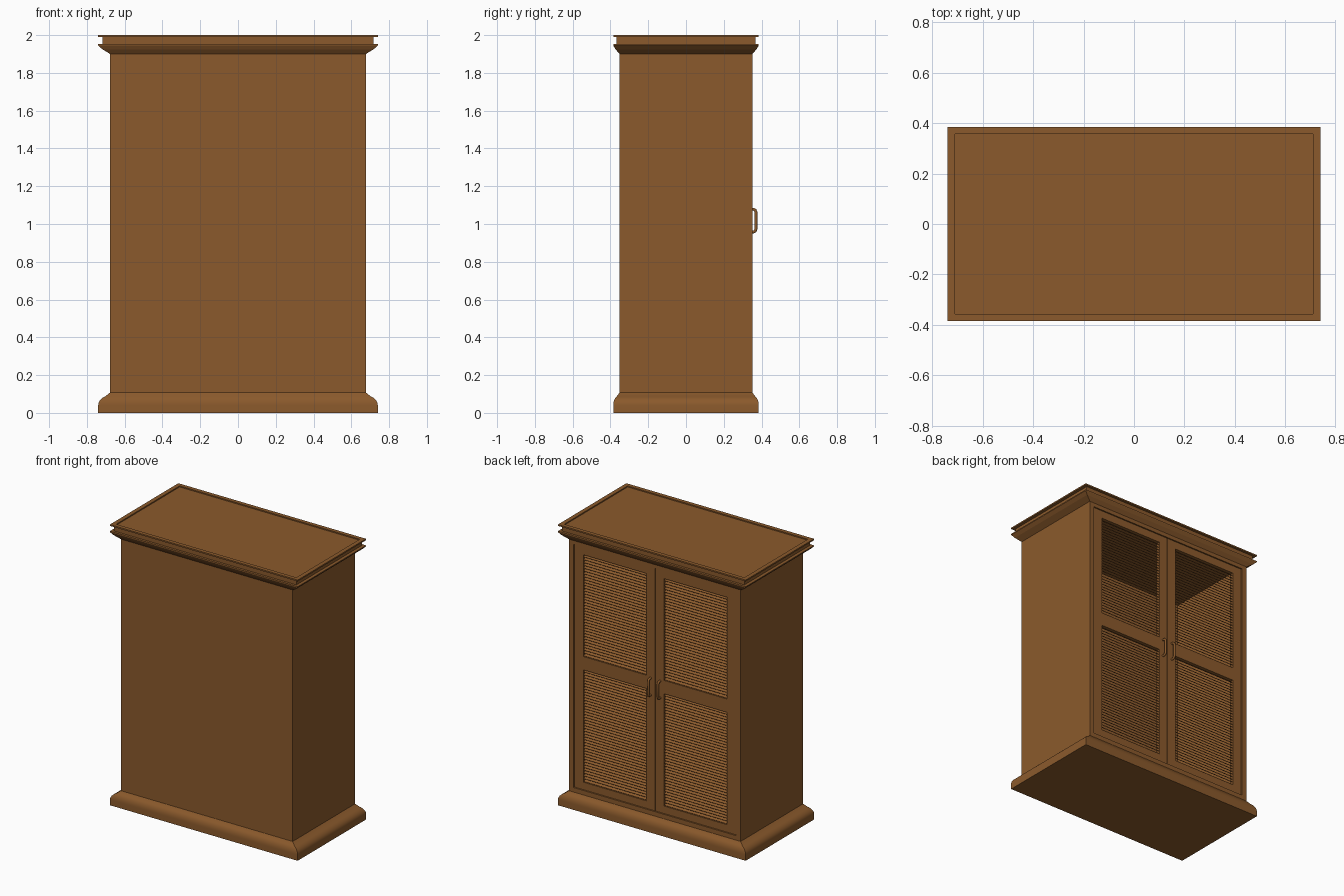
import bpy, bmesh, math
from mathutils import Matrix

if "Cube" in bpy.data.objects:
    bpy.data.objects.remove(bpy.data.objects["Cube"])

wood = bpy.data.materials.new("brown_wood")
wood.diffuse_color = (0.258, 0.102, 0.025, 1)
wood.use_nodes = True
wood.node_tree.nodes["Principled BSDF"].inputs["Base Color"].default_value = wood.diffuse_color


def finish(name, bm):
    bmesh.ops.recalc_face_normals(bm, faces=bm.faces[:])
    me = bpy.data.meshes.new(name)
    bm.to_mesh(me)
    bm.free()
    me.materials.append(wood)
    ob = bpy.data.objects.new(name, me)
    bpy.context.collection.objects.link(ob)
    return ob


def smooth(ob, angle):
    bpy.ops.object.select_all(action='DESELECT')
    ob.select_set(True)
    bpy.context.view_layer.objects.active = ob
    bpy.ops.object.shade_smooth_by_angle(angle=math.radians(angle))


def add_box(bm, x0, x1, y0, y1, z0, z1):
    m = Matrix.Translation(((x0 + x1) / 2, (y0 + y1) / 2, (z0 + z1) / 2))
    bmesh.ops.create_cube(bm, size=1, matrix=m @ Matrix.Diagonal((x1 - x0, y1 - y0, z1 - z0, 1)))


def boxes(name, items):
    bm = bmesh.new()
    for b in items:
        add_box(bm, *b)
    return finish(name, bm)


def loft(name, rings):
    # rectangular rings (half x, half y, z) bridged into a closed moulding
    bm = bmesh.new()
    prev = None
    for hx, hy, z in rings:
        ring = [bm.verts.new((sx * hx, sy * hy, z)) for sx, sy in ((-1, -1), (1, -1), (1, 1), (-1, 1))]
        if prev:
            for i in range(4):
                j = (i + 1) % 4
                bm.faces.new((prev[i], prev[j], ring[j], ring[i]))
        else:
            bm.faces.new(ring)
        prev = ring
    bm.faces.new(prev)
    return finish(name, bm)


BX, BY = 0.677, 0.352      # body half size
Z0, Z1 = 0.107, 1.90       # body bottom and top
T = 0.02                   # panel thickness

# Base moulding with rounded shoulder
base = [(0.74, 0.385, 0), (0.74, 0.385, 0.04)]
for i in range(1, 7):
    a = math.radians(i * 10)
    k = 1 - math.cos(a)
    base.append((0.74 - 0.08 * k, 0.385 - 0.04 * k, 0.04 + 0.057 * math.sin(a)))
base += [(BX, BY, 0.108)]
smooth(loft("base_moulding", base), 30)

# Crown moulding with recessed top panel
loft("crown_moulding", [
    (BX, BY, 1.90), (0.718, 0.373, 1.925), (0.74, 0.385, 1.945), (0.74, 0.385, 1.953),
    (0.718, 0.368, 1.953), (0.718, 0.368, 1.99), (0.74, 0.385, 1.99), (0.74, 0.385, 2.0),
    (0.71, 0.357, 2.0), (0.71, 0.357, 1.992)])

# Hollow carcass: plain wall, two sides and the frame around the doors
boxes("plain_wall", [(-BX, BX, -BY, -BY + T, Z0, Z1)])
for s, n in ((-1, "left"), (1, "right")):
    x0, x1 = sorted((s * BX, s * (BX - T)))
    boxes(n + "_side", [(x0, x1, -BY + T, BY, Z0, Z1)])
FX = 0.64
boxes("door_surround", [
    (-BX + T, -FX, BY - 0.04, BY, Z0, Z1), (FX, BX - T, BY - 0.04, BY, Z0, Z1),
    (-FX, FX, BY - 0.04, BY, 1.872, Z1), (-FX, FX, BY - 0.04, BY, Z0, 0.14)])

# Two louvred doors
DY0, DY1 = 0.315, 0.345
IN, OUT = 0.07, 0.566
OPEN = [(0.195, 0.995), (1.09, 1.815)]
for s, n in ((-1, "left"), (1, "right")):
    def span(a, b):
        return tuple(sorted((s * a, s * b)))
    parts = [span(0.002, IN) + (DY0, DY1, 0.142, 1.87),
             span(OUT, FX - 0.002) + (DY0, DY1, 0.142, 1.87)]
    for za, zb in ((0.142, OPEN[0][0]), (OPEN[0][1], OPEN[1][0]), (OPEN[1][1], 1.87)):
        parts.append(span(IN, OUT) + (DY0, DY1, za, zb))
    boxes(n + "_door_frame", parts)

    # Tilted slats, outer edge lower
    bm = bmesh.new()
    for za, zb in OPEN:
        count = round((zb - za) / 0.02)
        for i in range(count):
            z = za + (i + 0.5) * (zb - za) / count
            m = (Matrix.Translation((s * (IN + OUT) / 2, 0.33, z))
                 @ Matrix.Rotation(math.radians(-35), 4, 'X')
                 @ Matrix.Diagonal((OUT - IN + 0.004, 0.025, 0.004, 1)))
            bmesh.ops.create_cube(bm, size=1, matrix=m)
    finish(n + "_door_slats", bm)

    # Bow handle as a bevelled curve turned into a mesh
    cu = bpy.data.curves.new(n + "_handle", 'CURVE')
    cu.dimensions = '3D'
    cu.bevel_depth = 0.008
    cu.bevel_resolution = 3
    cu.use_fill_caps = True
    sp = cu.splines.new('POLY')
    path = [(0.34, 0.958), (0.358, 0.958), (0.366, 0.962), (0.37, 0.972),
            (0.37, 1.064), (0.366, 1.074), (0.358, 1.078), (0.34, 1.078)]
    sp.points.add(len(path) - 1)
    for p, (y, z) in zip(sp.points, path):
        p.co = (s * 0.038, y, z, 1)
    cu.materials.append(wood)
    ob = bpy.data.objects.new(n + "_handle", cu)
    bpy.context.collection.objects.link(ob)
    bpy.ops.object.select_all(action='DESELECT')
    ob.select_set(True)
    bpy.context.view_layer.objects.active = ob
    bpy.ops.object.convert(target='MESH')
    smooth(bpy.context.view_layer.objects.active, 50)
